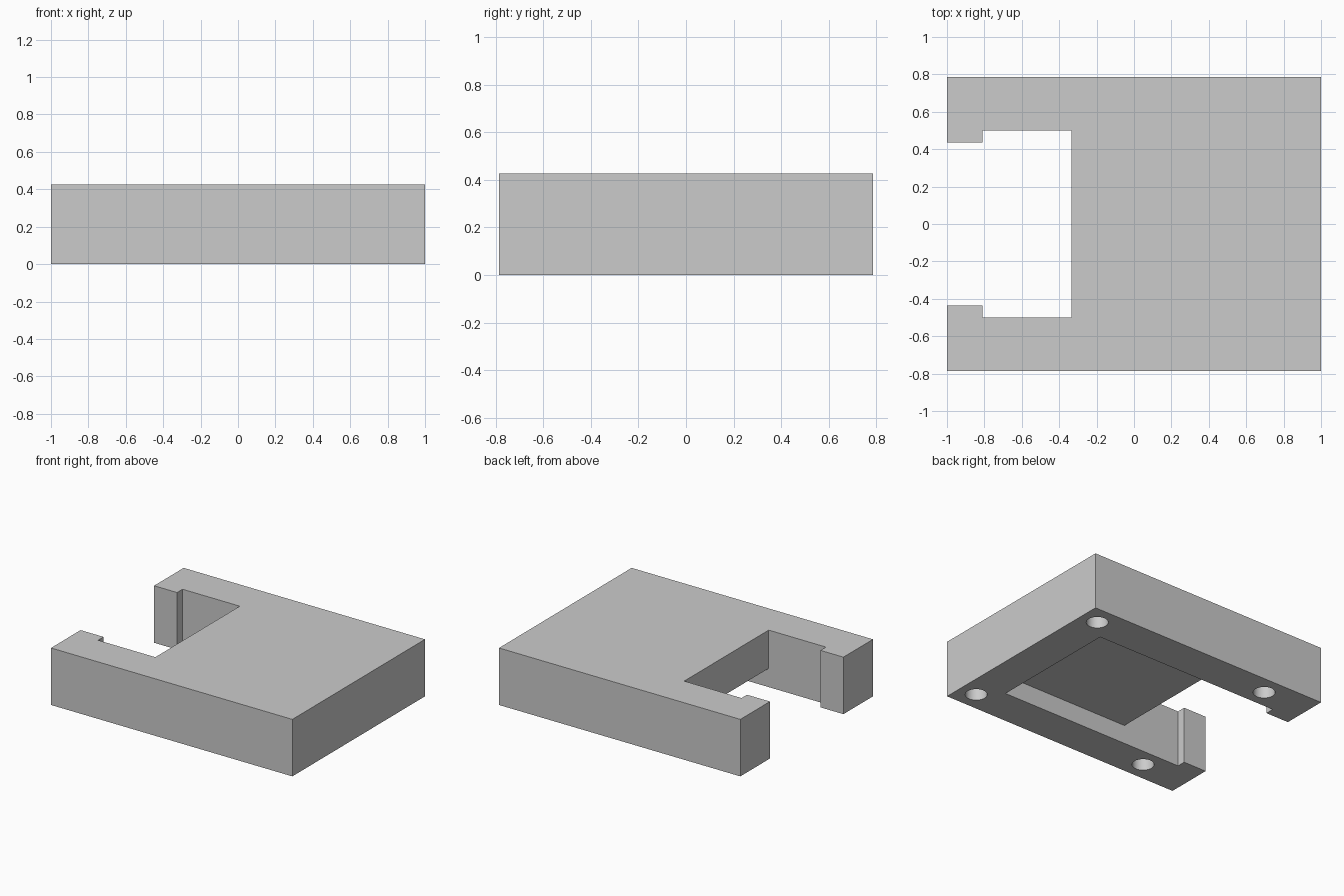
import bpy
import bmesh

if "Cube" in bpy.data.objects:
    bpy.data.objects.remove(bpy.data.objects["Cube"])

HEIGHT = 0.427
POCKET = 0.14        # depth of the underside pocket
HOLE_DEPTH = 0.3

grey = bpy.data.materials.new("light grey")
grey.use_nodes = True
grey.diffuse_color = (0.6, 0.6, 0.6, 1)
grey.node_tree.nodes["Principled BSDF"].inputs["Base Color"].default_value = (0.6, 0.6, 0.6, 1)


def add_object(name, bm):
    bmesh.ops.recalc_face_normals(bm, faces=bm.faces)
    mesh = bpy.data.meshes.new(name)
    bm.to_mesh(mesh)
    bm.free()
    mesh.materials.append(grey)
    obj = bpy.data.objects.new(name, mesh)
    bpy.context.collection.objects.link(obj)
    return obj


def extrude_outline(name, points, bottom, top):
    bm = bmesh.new()
    face = bm.faces.new([bm.verts.new((x, y, bottom)) for x, y in points])
    result = bmesh.ops.extrude_face_region(bm, geom=[face])
    verts = [v for v in result["geom"] if isinstance(v, bmesh.types.BMVert)]
    bmesh.ops.translate(bm, verts=verts, vec=(0, 0, top - bottom))
    return add_object(name, bm)


# Body: block with a slot open at one end, narrowed by two lips
half = [(1, 0.785), (-1, 0.785), (-1, 0.435), (-0.81, 0.435), (-0.81, 0.5), (-0.335, 0.5)]
outline = half + [(x, -y) for x, y in reversed(half)]
body = extrude_outline("mount_body", outline, 0, HEIGHT)

# Underside pocket that runs on from the slot
pocket = extrude_outline("pocket_cutter",
                         [(-0.6, -0.5), (0.72, -0.5), (0.72, 0.5), (-0.6, 0.5)], -0.1, POCKET)

# Four blind screw holes in the underside
bm = bmesh.new()
for x in (-0.617, 0.863):
    for y in (-0.64, 0.64):
        made = bmesh.ops.create_cone(bm, cap_ends=True, segments=48, radius1=0.075,
                                     radius2=0.075, depth=HOLE_DEPTH + 0.1)
        bmesh.ops.translate(bm, verts=made["verts"], vec=(x, y, (HOLE_DEPTH - 0.1) / 2))
holes = add_object("hole_cutter", bm)

for cutter in (pocket, holes):
    mod = body.modifiers.new(cutter.name, "BOOLEAN")
    mod.operation = "DIFFERENCE"
    mod.solver = "EXACT"
    mod.object = cutter

# Apply the cuts, then drop the cutters
bpy.ops.object.select_all(action="DESELECT")
body.select_set(True)
bpy.context.view_layer.objects.active = body
for mod in list(body.modifiers):
    bpy.ops.object.modifier_apply(modifier=mod.name)
for cutter in (pocket, holes):
    bpy.data.objects.remove(cutter)
bpy.ops.object.shade_smooth_by_angle()
